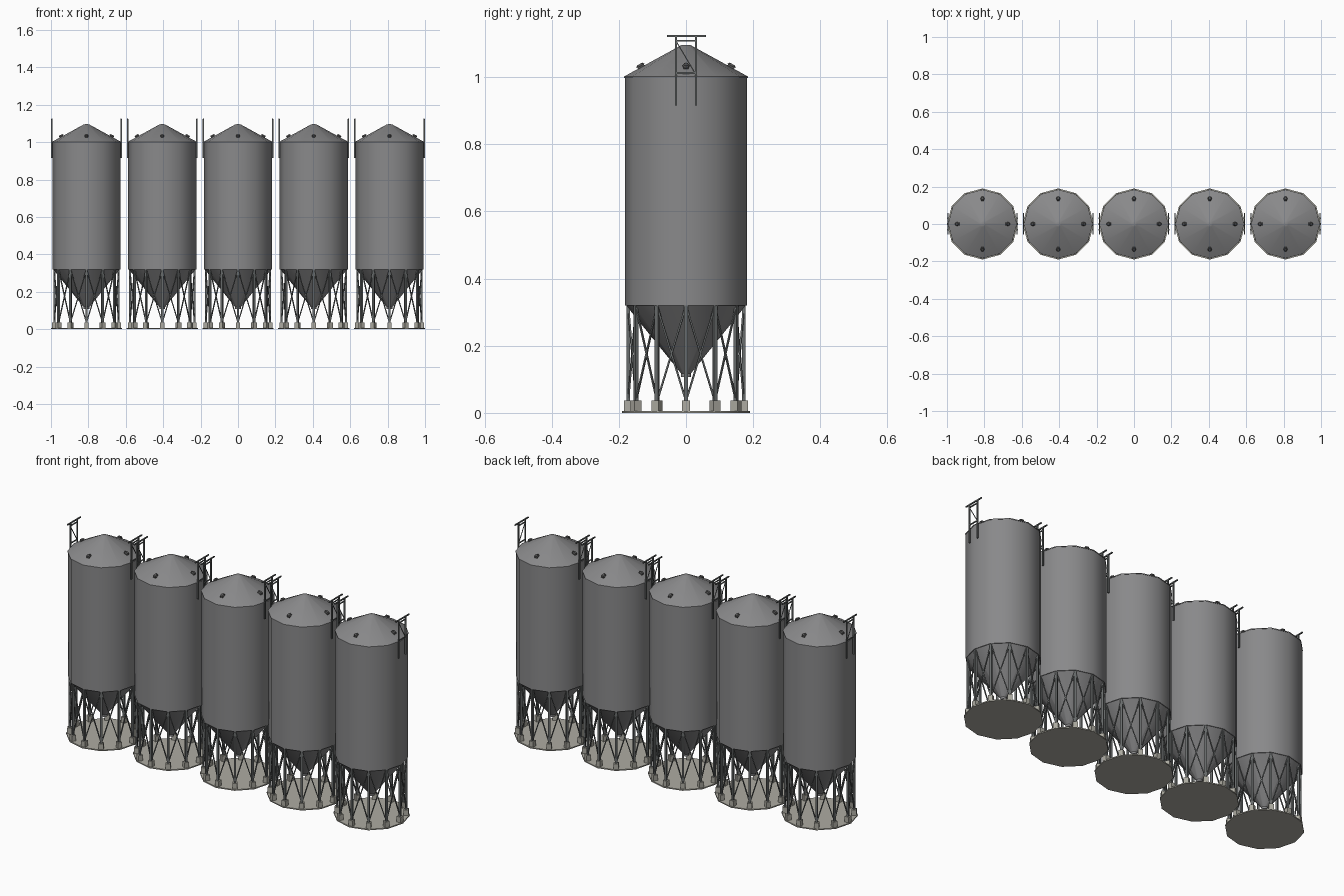
import bpy, bmesh, math
from mathutils import Vector, Matrix

cube = bpy.data.objects.get("Cube")
if cube:
    bpy.data.objects.remove(cube, do_unlink=True)

SIDES = 12
SPACING = 0.405
R = 0.182          # tank radius
LEG_R = 0.172      # leg circle radius


def material(name, rgb):
    m = bpy.data.materials.new(name)
    m.use_nodes = True
    m.diffuse_color = (*rgb, 1)
    m.node_tree.nodes["Principled BSDF"].inputs["Base Color"].default_value = (*rgb, 1)
    return m


steel = material("galvanised grey", (0.25, 0.25, 0.255))
frame_steel = material("frame grey", (0.14, 0.15, 0.15))
hatch_steel = material("hatch dark grey", (0.09, 0.09, 0.09))
concrete = material("concrete", (0.42, 0.41, 0.36))


def finish(bm, name, mat, x, smooth=False):
    bmesh.ops.recalc_face_normals(bm, faces=bm.faces)
    mesh = bpy.data.meshes.new(name)
    bm.to_mesh(mesh)
    bm.free()
    mesh.materials.append(mat)
    ob = bpy.data.objects.new(name, mesh)
    ob.location.x = x
    bpy.context.collection.objects.link(ob)
    if smooth:
        bpy.ops.object.select_all(action='DESELECT')
        ob.select_set(True)
        bpy.context.view_layer.objects.active = ob
        bpy.ops.object.shade_smooth_by_angle(angle=math.radians(35))
    return ob


def lathe(name, profile, mat, x, smooth=True):
    """Closed solid of revolution from (radius, height) pairs."""
    bm = bmesh.new()
    rings = [[bm.verts.new((r * math.cos(a), r * math.sin(a), z))
              for a in (2 * math.pi * i / SIDES for i in range(SIDES))]
             for r, z in profile]
    for low, high in zip(rings, rings[1:]):
        for i in range(SIDES):
            j = (i + 1) % SIDES
            bm.faces.new((low[i], low[j], high[j], high[i]))
    bm.faces.new(rings[0])
    bm.faces.new(rings[-1])
    return finish(bm, name, mat, x, smooth)


def box(bm, centre, size, turn=Matrix()):
    scale = Matrix.Diagonal((*size, 1))
    bmesh.ops.create_cube(bm, size=1, matrix=Matrix.Translation(centre) @ turn @ scale)


def bar(bm, a, b, thick):
    """Square bar between two points."""
    a, b = Vector(a), Vector(b)
    d = b - a
    turn = d.to_track_quat('Z', 'Y').to_matrix().to_4x4()
    box(bm, (a + b) / 2, (thick, thick, d.length), turn)


def spin(angle):
    return Matrix.Rotation(angle, 4, 'Z')


def on_circle(i, r, z):
    a = 2 * math.pi * i / SIDES
    return Vector((r * math.cos(a), r * math.sin(a), z))


def build_silo(n, x):
    tag = f"_{n}"
    # Slab, hopper, tank and roof
    lathe("base_slab" + tag, [(0.19, 0), (0.19, 0.006)], concrete, x)
    lathe("hopper" + tag, [(0.015, 0.107), (0.015, 0.118), (R - 0.002, 0.322)], steel, x)
    lathe("tank" + tag, [(R, 0.32), (R, 1.0)], steel, x)
    lathe("roof" + tag, [(R + 0.002, 0.998), (R + 0.002, 1.002), (0.016, 1.094), (0.008, 1.096)], steel, x)

    # Ring of legs on concrete feet, with crossed braces
    legs, braces, feet = bmesh.new(), bmesh.new(), bmesh.new()
    for i in range(SIDES):
        turn = spin(2 * math.pi * i / SIDES)
        box(legs, on_circle(i, LEG_R, 0.175), (0.011, 0.011, 0.29), turn)
        box(feet, on_circle(i, LEG_R, 0.021), (0.024, 0.024, 0.031), turn)
        for j in (i - 1, i + 1):
            bar(braces, on_circle(i, LEG_R, 0.035), on_circle(j, LEG_R, 0.318), 0.005)
    finish(legs, "legs" + tag, frame_steel, x)
    finish(braces, "braces" + tag, frame_steel, x)
    finish(feet, "feet" + tag, concrete, x)

    # Four roof hatches lying on the slope: stubby neck and rounded lid
    hatches = bmesh.new()
    slope = Matrix.Rotation(math.radians(29), 4, 'Y')
    for i in range(4):
        place = spin(math.pi / 2 * i) @ Matrix.Translation((0.133, 0, 1.029)) @ slope
        box(hatches, place @ Vector((0, 0, 0)), (0.022, 0.016, 0.012), place.to_3x3().to_4x4())
        bmesh.ops.create_cone(hatches, cap_ends=True, segments=8, radius1=0.014, radius2=0.009,
                              depth=0.006, matrix=place @ Matrix.Translation((0, 0, 0.008))
                              @ Matrix.Diagonal((1, 0.8, 1, 1)))
    finish(hatches, "roof_hatches" + tag, hatch_steel, x)

    # Catwalk support frame on each side
    for side, label in ((1, "left"), (-1, "right")):
        fx = side * 0.185
        fr = bmesh.new()
        for y in (-0.03, 0.03):
            bar(fr, (fx, y, 0.915), (fx, y, 1.123), 0.007)
        bar(fr, (fx, -0.056, 1.123), (fx, 0.06, 1.123), 0.006)
        bar(fr, (fx, -0.03, 1.108), (fx, 0.03, 1.108), 0.005)
        bar(fr, (fx, -0.027, 1.012), (fx, 0.027, 1.012), 0.005)
        bar(fr, (fx, -0.03, 1.108), (fx, 0.025, 1.015), 0.003)
        finish(fr, f"{label}_catwalk_frame" + tag, frame_steel, x)


for n in range(5):
    build_silo(n + 1, (n - 2) * SPACING)
